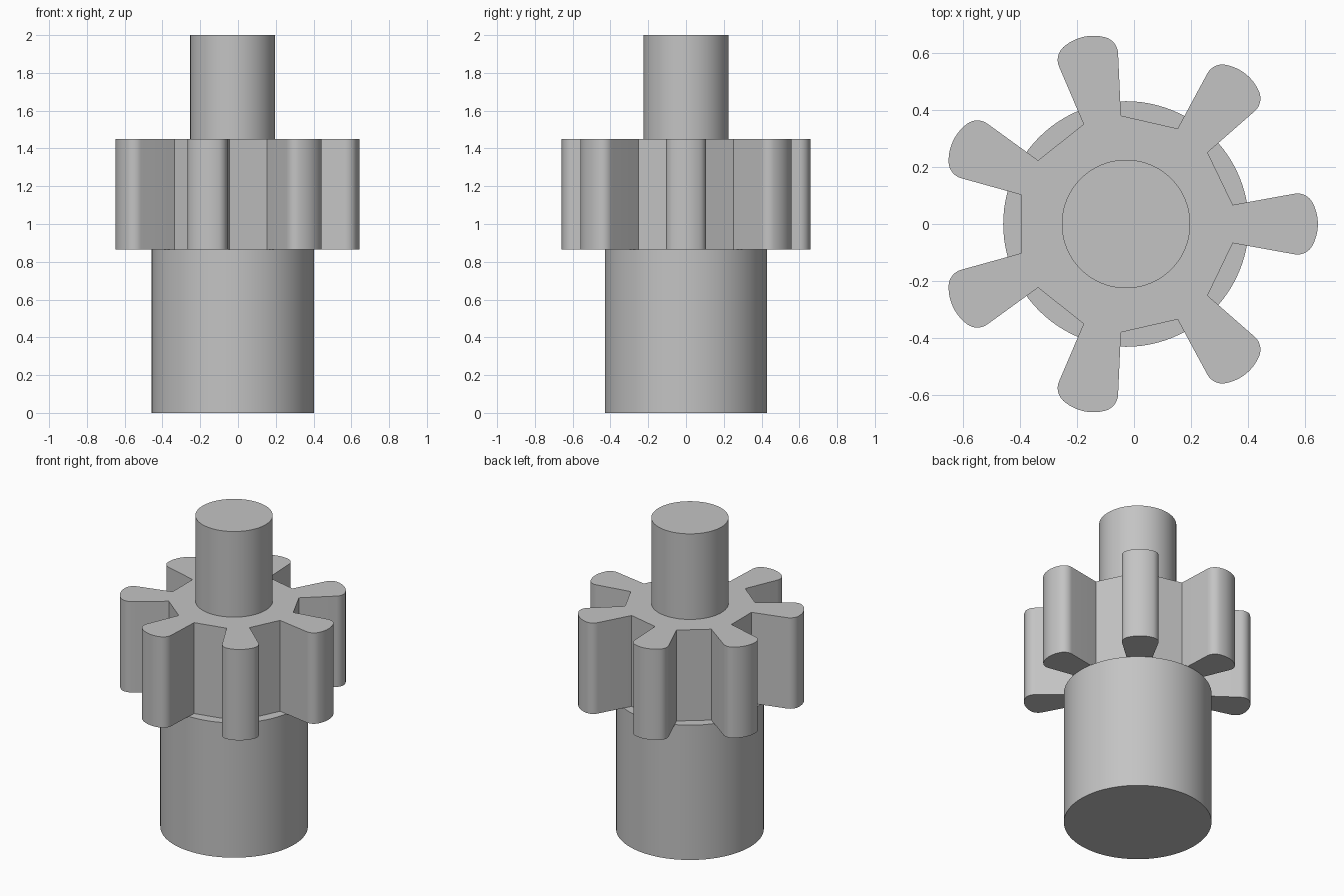
import bpy
import bmesh
from math import sin, cos, pi, radians

CENTRE_X = -0.028
TEETH = 7

cube = bpy.data.objects.get("Cube")
if cube:
    bpy.data.objects.remove(cube, do_unlink=True)

# One grey metal for every part
metal = bpy.data.materials.new("grey_metal")
metal.use_nodes = True
colour = (0.55, 0.55, 0.55, 1)
metal.diffuse_color = colour
metal.node_tree.nodes["Principled BSDF"].inputs["Base Color"].default_value = colour


def extrude_outline(name, outline, bottom, top):
    """Raise a flat outline into a solid with smooth curved sides."""
    bm = bmesh.new()
    base = bm.faces.new([bm.verts.new((x, y, bottom)) for x, y in outline])
    raised = bmesh.ops.extrude_face_region(bm, geom=[base], use_keep_orig=True)
    verts = [v for v in raised["geom"] if isinstance(v, bmesh.types.BMVert)]
    bmesh.ops.translate(bm, verts=verts, vec=(0, 0, top - bottom))
    bmesh.ops.recalc_face_normals(bm, faces=bm.faces)
    mesh = bpy.data.meshes.new(name)
    bm.to_mesh(mesh)
    bm.free()
    mesh.materials.append(metal)
    obj = bpy.data.objects.new(name, mesh)
    obj.location.x = CENTRE_X
    bpy.context.collection.objects.link(obj)
    bpy.ops.object.select_all(action='DESELECT')
    obj.select_set(True)
    bpy.context.view_layer.objects.active = obj
    bpy.ops.object.shade_smooth_by_angle(angle=radians(25))
    return obj


def arc(cx, cy, radius, start, end, steps):
    angles = [radians(start + (end - start) * i / steps) for i in range(steps + 1)]
    return [(cx + radius * cos(a), cy + radius * sin(a)) for a in angles]


def circle(radius):
    return arc(0, 0, radius, 0, 360, 96)[:-1]


def gear_outline():
    # Upper half of one tooth: shallow crown, rounded corner, straight flank to the root
    crown_x, crown_r, corner_r, split = 0.512, 0.16, 0.06, 28
    reach = crown_r - corner_r
    corner = (crown_x + reach * cos(radians(split)), reach * sin(radians(split)))
    half = arc(crown_x, 0, crown_r, 0, split, 6)
    half += arc(*corner, corner_r, split, 100.7, 8)[1:]
    half.append((0.374, 0.067))
    tooth = [(x, -y) for x, y in reversed(half[1:])] + half
    # Repeat around the axis; straight chords join neighbouring roots
    outline = []
    for i in range(TEETH):
        c, s = cos(2 * pi * i / TEETH), sin(2 * pi * i / TEETH)
        outline += [(x * c - y * s, x * s + y * c) for x, y in tooth]
    return outline


# Stacked parts, from the ground up
extrude_outline("base_cylinder", circle(0.43), 0, 0.866)
extrude_outline("gear", gear_outline(), 0.866, 1.45)
extrude_outline("top_shaft", circle(0.225), 1.45, 2)
